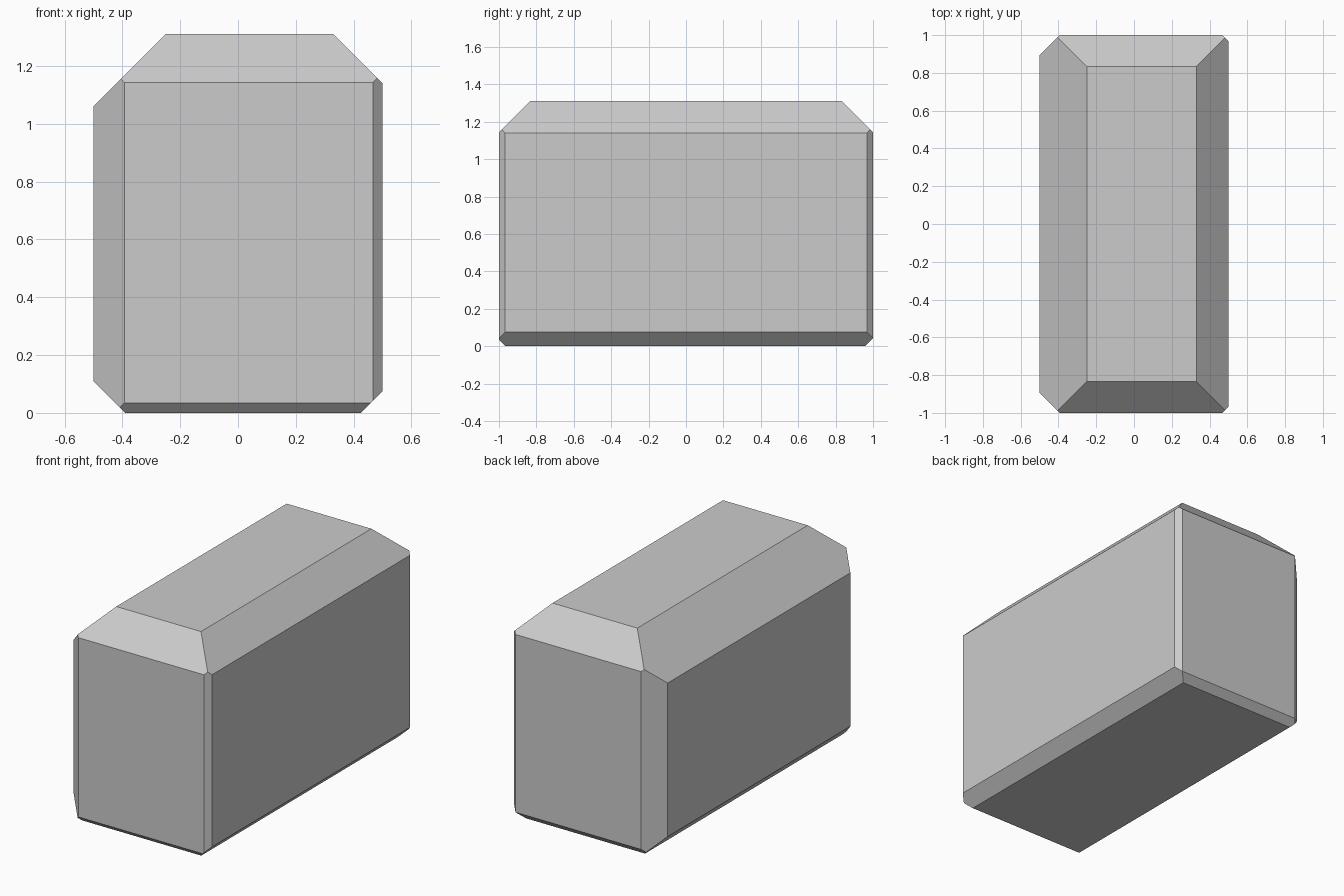
import bpy, bmesh
from mathutils import Vector

if "Cube" in bpy.data.objects:
    bpy.data.objects.remove(bpy.data.objects["Cube"])

# Base block: 1.0 wide, 2.0 deep, 1.31 tall
WIDTH, DEPTH, HEIGHT = 1.0, 2.0, 1.31
bm = bmesh.new()
bmesh.ops.create_cube(bm, size=1)
for v in bm.verts:
    v.co = Vector((v.co.x * WIDTH, v.co.y * DEPTH, (v.co.z + 0.5) * HEIGHT))


def chamfer(normal, offset):
    """Slice off everything beyond the plane normal . p = offset and cap it."""
    n = Vector(normal)
    point = n * (offset / n.length_squared)
    geom = bm.verts[:] + bm.edges[:] + bm.faces[:]
    cut = bmesh.ops.bisect_plane(bm, geom=geom, dist=1e-5, plane_co=point,
                                 plane_no=n, clear_outer=True)
    edges = [e for e in cut["geom_cut"] if isinstance(e, bmesh.types.BMEdge)]
    bmesh.ops.contextual_create(bm, geom=edges)


# Long edges, top and bottom
chamfer((-1, 0, 1), 1.56)
chamfer((1, 0, 1), 1.64)
chamfer((-1, 0, -1), 0.39)
chamfer((1, 0, -1), 0.425)

# Short edges and upright corners, front and back
for side, bottom in ((-1, 0.966), (1, 0.957)):
    chamfer((0, side, 1), 2.143)
    chamfer((0, side, -1), bottom)
    chamfer((-1, side, 0), 1.393)
    chamfer((1, side, 0), 1.467)

bmesh.ops.recalc_face_normals(bm, faces=bm.faces[:])
mesh = bpy.data.meshes.new("chamfered_block")
bm.to_mesh(mesh)
bm.free()
block = bpy.data.objects.new("chamfered_block", mesh)
bpy.context.collection.objects.link(block)
